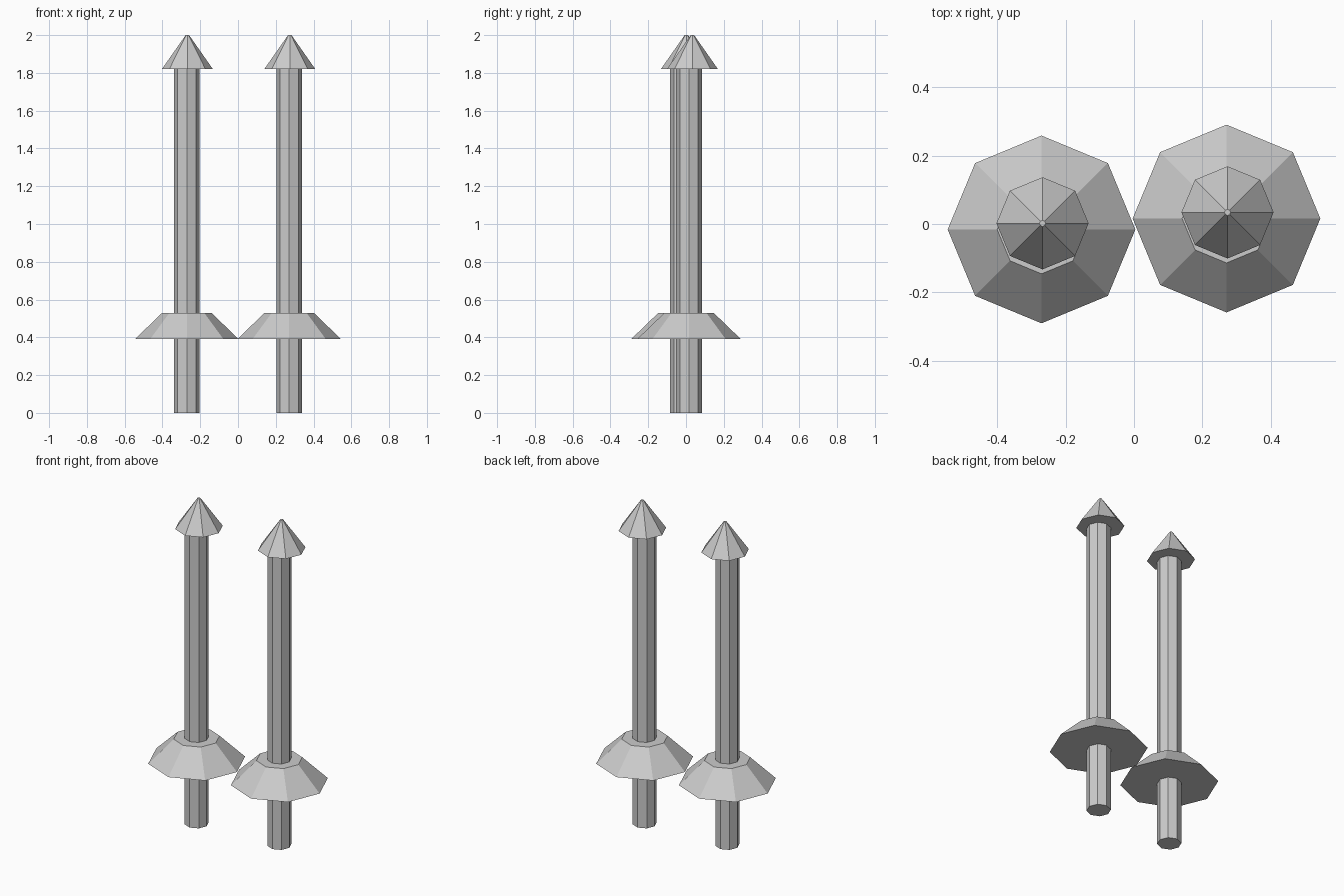
import bpy
import bmesh
from mathutils import Matrix

if "Cube" in bpy.data.objects:
    bpy.data.objects.remove(bpy.data.objects["Cube"])

SIDES = 8

grey = bpy.data.materials.new("light grey")
grey.diffuse_color = (0.6, 0.6, 0.6, 1.0)
grey.use_nodes = True
grey.node_tree.nodes["Principled BSDF"].inputs["Base Color"].default_value = grey.diffuse_color


def frustum(name, x, y, z0, z1, r0, r1):
    """Closed eight-sided frustum with corners on the x and y axes."""
    bm = bmesh.new()
    bmesh.ops.create_cone(bm, cap_ends=True, segments=SIDES,
                          radius1=r0, radius2=r1, depth=z1 - z0,
                          matrix=Matrix.Translation((x, y, (z0 + z1) / 2)))
    mesh = bpy.data.meshes.new(name)
    bm.to_mesh(mesh)
    bm.free()
    mesh.materials.append(grey)
    obj = bpy.data.objects.new(name, mesh)
    bpy.context.collection.objects.link(obj)
    return obj


# Two matching spears, the right one set slightly further back
for side, x, y in (("left", -0.271, -0.016), ("right", 0.271, 0.016)):
    # Straight shaft
    frustum(side + "_shaft", x, y, 0.0, 1.83, 0.068, 0.068)
    # Flared hand guard
    frustum(side + "_guard", x, y, 0.39, 0.53, 0.275, 0.13)
    # Pointed head with a tiny blunt end, slightly off the shaft axis
    frustum(side + "_head", x + 0.003, y + 0.018, 1.82, 2.0, 0.135, 0.009)
